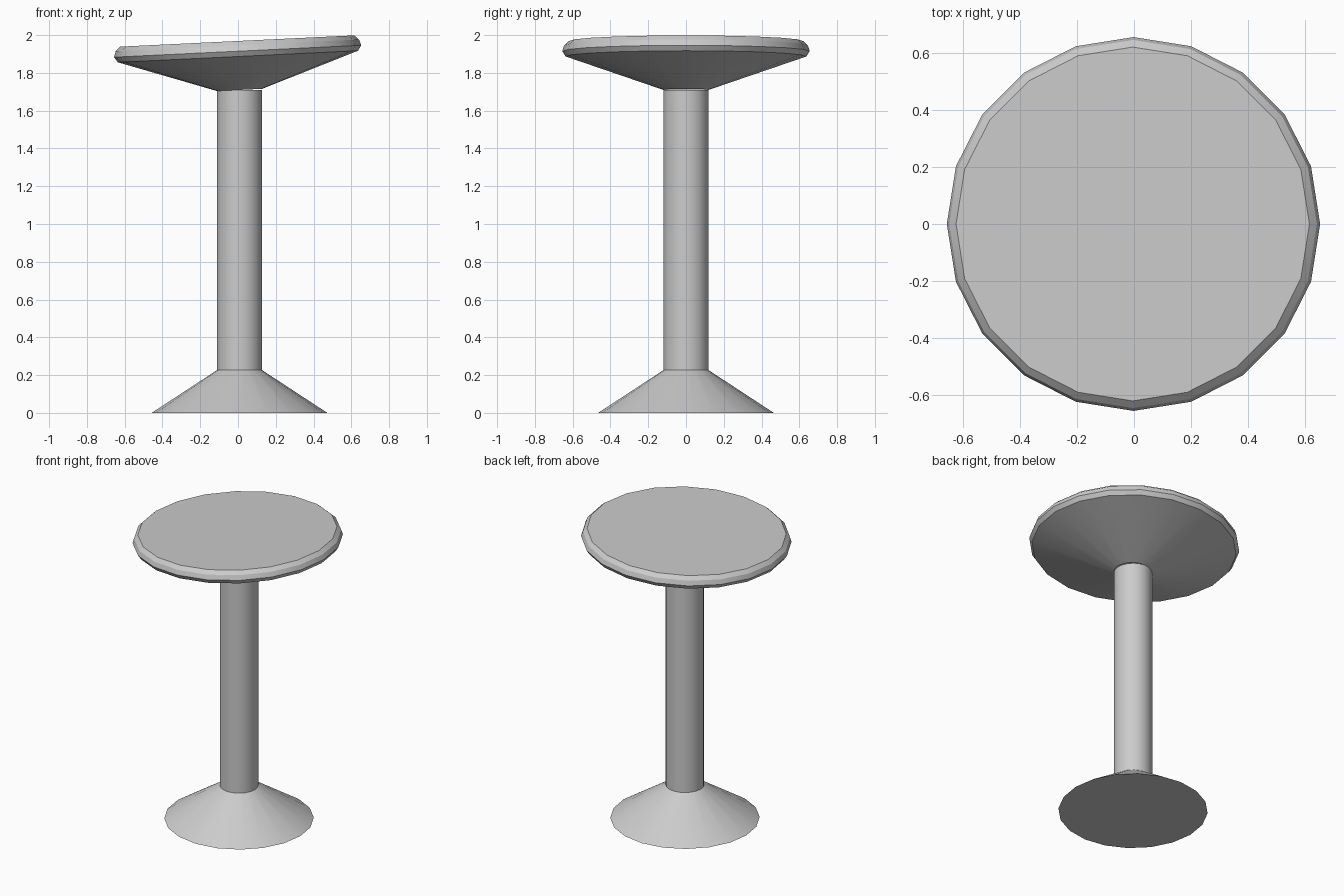
import bpy, bmesh, math

if "Cube" in bpy.data.objects:
    bpy.data.objects.remove(bpy.data.objects["Cube"])

SIDES = 20
AXIS_X = 0.008
NECK_Z = 1.71


def lathe(name, profile, cap_start=True, cap_end=True):
    """Revolve (radius, z) points, listed bottom to top, around z."""
    bm = bmesh.new()
    rings = []
    for r, z in profile:
        rings.append([bm.verts.new((r * math.cos(2 * math.pi * i / SIDES),
                                    r * math.sin(2 * math.pi * i / SIDES), z))
                      for i in range(SIDES)])
    for a, b in zip(rings, rings[1:]):
        for i in range(SIDES):
            j = (i + 1) % SIDES
            bm.faces.new((a[i], a[j], b[j], b[i]))
    if cap_start:
        bm.faces.new(rings[0][::-1])
    if cap_end:
        bm.faces.new(rings[-1])
    mesh = bpy.data.meshes.new(name)
    bm.to_mesh(mesh)
    bm.free()
    obj = bpy.data.objects.new(name, mesh)
    bpy.context.collection.objects.link(obj)
    bpy.context.view_layer.objects.active = obj
    obj.select_set(True)
    bpy.ops.object.shade_smooth_by_angle(angle=math.radians(25))
    obj.select_set(False)
    return obj


# Flared foot
foot = lathe("foot", [(0.465, 0), (0.12, 0.226)], cap_end=False)
foot.location.x = AXIS_X

# Straight column
column = lathe("column", [(0.12, 0.226), (0.12, NECK_Z)],
               cap_start=False, cap_end=False)
column.location.x = AXIS_X

# Tilted seat: conical underside, rounded rim and flat top
seat = lathe("seat", [(0.12, 0), (0.637, 0.177), (0.655, 0.205),
                      (0.645, 0.236), (0.62, 0.259)], cap_start=False)
seat.location = (AXIS_X, 0, NECK_Z)
seat.rotation_euler.y = math.radians(-2.75)
